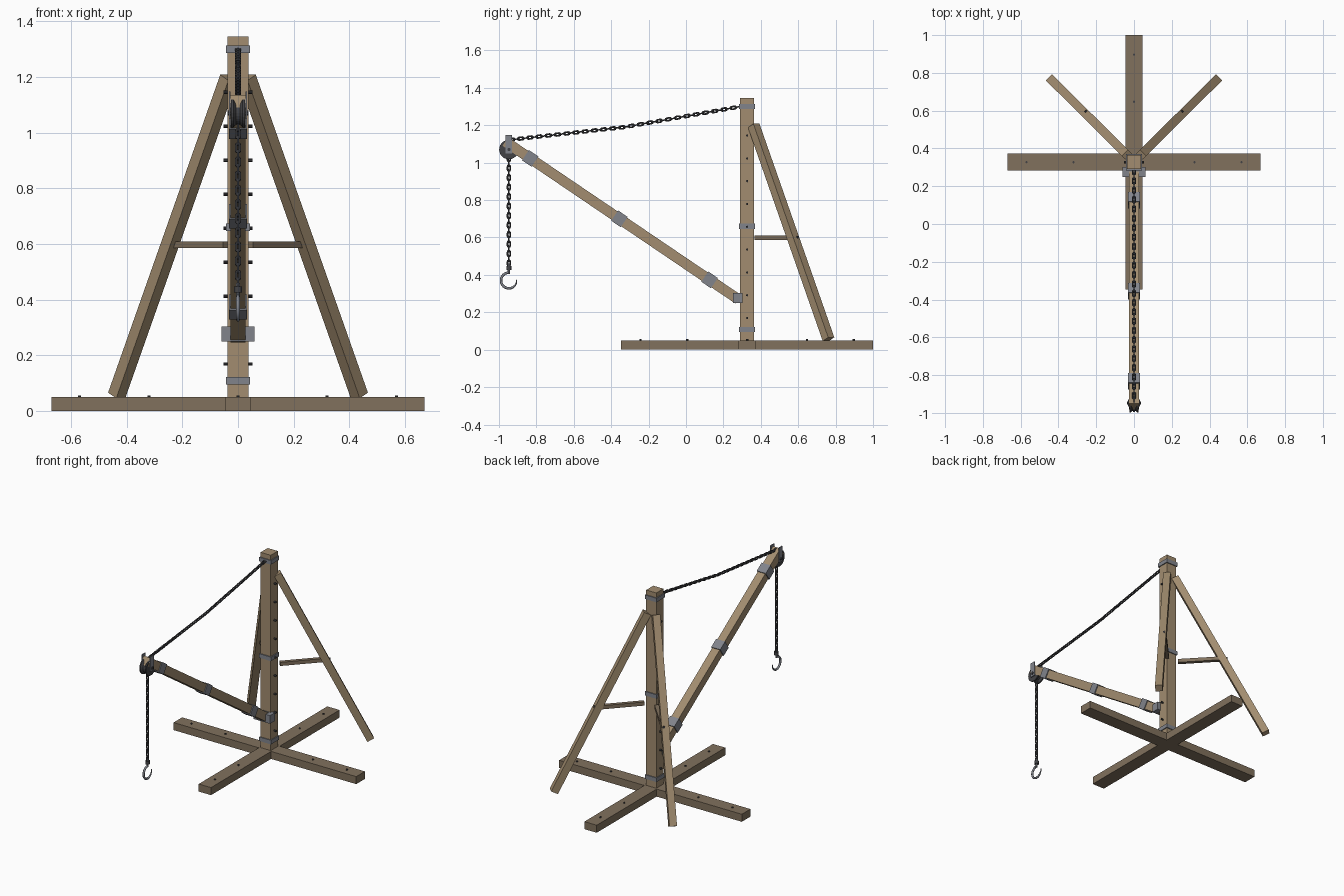
import bpy, bmesh
from math import pi, cos, sin
from mathutils import Vector, Matrix

if "Cube" in bpy.data.objects:
    bpy.data.objects.remove(bpy.data.objects["Cube"])

CY = 0.327  # post centre on y


def material(name, rgb):
    m = bpy.data.materials.new(name)
    m.diffuse_color = (*rgb, 1)
    m.use_nodes = True
    m.node_tree.nodes["Principled BSDF"].inputs["Base Color"].default_value = m.diffuse_color
    return m


WOOD = material("wood", (0.36, 0.265, 0.16))
DARK_WOOD = material("dark_wood", (0.22, 0.165, 0.11))
STEEL = material("steel", (0.22, 0.23, 0.26))
IRON = material("dark_iron", (0.055, 0.055, 0.06))


def finish(name, bm, mat, smooth=False):
    bmesh.ops.recalc_face_normals(bm, faces=bm.faces)
    me = bpy.data.meshes.new(name)
    bm.to_mesh(me)
    bm.free()
    me.materials.append(mat)
    ob = bpy.data.objects.new(name, me)
    bpy.context.collection.objects.link(ob)
    if smooth:
        me.shade_smooth()
    return ob


def frame(p0, p1):
    """Matrix at p0 with z towards p1 and x kept horizontal."""
    z = (p1 - p0).normalized()
    up = Vector((0, 0, 1)) if abs(z.z) < 0.99 else Vector((0, 1, 0))
    x = up.cross(z).normalized()
    m = Matrix((x, z.cross(x), z)).transposed().to_4x4()
    m.translation = p0
    return m


def box(name, lo, hi, mat):
    bm = bmesh.new()
    lo, hi = Vector(lo), Vector(hi)
    bmesh.ops.create_cube(bm, size=1, matrix=Matrix.Translation((lo + hi) / 2) @ Matrix.Diagonal((*(hi - lo), 1)))
    return finish(name, bm, mat)


def beam(name, p0, p1, w, mat):
    bm = bmesh.new()
    p0, p1 = Vector(p0), Vector(p1)
    length = (p1 - p0).length
    bmesh.ops.create_cube(bm, size=1, matrix=frame(p0, p1) @ Matrix.Translation((0, 0, length / 2))
                          @ Matrix.Diagonal((w, w, length, 1)))
    return finish(name, bm, mat)


def rod(name, p0, p1, r, mat, sides=10):
    bm = bmesh.new()
    p0, p1 = Vector(p0), Vector(p1)
    length = (p1 - p0).length
    bmesh.ops.create_cone(bm, cap_ends=True, segments=sides, radius1=r, radius2=r, depth=length,
                          matrix=frame(p0, p1) @ Matrix.Translation((0, 0, length / 2)))
    return finish(name, bm, mat)


def tube(bm, pts, normal, radii, closed, sides=6):
    """Sweep a round section along a planar path."""
    n = len(pts)
    rings = []
    for i, p in enumerate(pts):
        a = pts[(i - 1) % n] if closed or i else p
        b = pts[(i + 1) % n] if closed or i < n - 1 else p
        side = (b - a).normalized().cross(normal)
        rings.append([bm.verts.new(p + radii[i] * (cos(t) * side + sin(t) * normal))
                      for t in (2 * pi * k / sides for k in range(sides))])
    for i in range(n if closed else n - 1):
        r0, r1 = rings[i], rings[(i + 1) % n]
        for k in range(sides):
            j = (k + 1) % sides
            bm.faces.new((r0[k], r0[j], r1[j], r1[k]))
    if not closed:
        bm.faces.new(rings[0])
        bm.faces.new(rings[-1])


def chain(name, path, pitch=0.025, length=0.041, width=0.023, wire=0.0045):
    bm = bmesh.new()
    turn = 0
    r = width / 2 - wire
    half = length / 2 - wire - r
    for p0, p1 in zip(path, path[1:]):
        p0, p1 = Vector(p0), Vector(p1)
        count = round((p1 - p0).length / pitch)
        base = frame(p0, p1)
        for i in range(count):
            m = base @ Matrix.Translation((0, 0, (i + 0.5) * (p1 - p0).length / count)) \
                @ Matrix.Rotation(turn * pi / 2, 4, 'Z')
            turn += 1
            pts = []
            for k in range(12):
                t = pi * (k % 6) / 5 + (pi if k > 5 else 0)
                pts.append(m @ Vector((r * cos(t), 0, r * sin(t) + (half if k < 6 else -half))))
            tube(bm, pts, m.to_3x3() @ Vector((0, 1, 0)), [wire] * 12, True)
    return finish(name, bm, IRON, True)


# Cross-shaped base
box("base_long_beam", (-0.045, -0.347, 0), (0.045, 1.0, 0.05), DARK_WOOD)
for s, n in ((-1, "left"), (1, "right")):
    box(f"base_{n}_arm", (min(s * 0.045, s * 0.67), CY - 0.045, 0), (max(s * 0.045, s * 0.67), CY + 0.045, 0.05), DARK_WOOD)
for d in (-0.57, -0.32, 0.32, 0.57):
    rod("base_bolt", (d, CY, 0.04), (d, CY, 0.056), 0.006, IRON)
    rod("base_bolt", (0, CY + d, 0.04), (0, CY + d, 0.056), 0.006, IRON)

# Upright post with iron bands and through pins
box("post", (-0.037, CY - 0.037, 0.05), (0.037, CY + 0.037, 1.345), WOOD)
for z in (0.108, 0.66, 1.3):
    box("post_band", (-0.043, CY - 0.043, z - 0.0135), (0.043, CY + 0.043, z + 0.0135), STEEL)
for i in range(9):
    z = 0.169 + 0.122 * i
    rod("post_pin", (-0.052, CY, z), (0.052, CY, z), 0.006, IRON)

# Rear raking legs and their ties to the post
for s in (-1, 1):
    beam("rear_leg", (s * 0.436, 0.762, 0.056), (s * 0.033, 0.362, 1.198), 0.046, WOOD)
    beam("leg_tie", (s * 0.045, 0.375, 0.598), (s * 0.235, 0.578, 0.598), 0.024, DARK_WOOD)
    rod("tie_bolt", (s * 0.225, 0.567, 0.602), (s * 0.258, 0.6, 0.602), 0.007, IRON)

# Jib with collars and foot bracket
foot, tip = Vector((0, 0.28, 0.269)), Vector((0, -0.966, 1.113))
axis = (tip - foot).normalized()
beam("jib", foot, tip, 0.055, WOOD)
for y in (0.126, -0.356, -0.833):
    c = foot + axis * ((y - foot.y) / axis.y)
    beam("jib_collar", c - axis * 0.031, c + axis * 0.031, 0.066, STEEL)
box("jib_foot_bracket", (-0.06, 0.25, 0.249), (0.06, 0.302, 0.303), STEEL)

# Grooved pulley wheel between cheek plates
PY, PZ = -0.947, 1.07
bm = bmesh.new()
profile = [(-0.025, 0), (-0.025, 0.052), (-0.017, 0.052), (-0.007, 0.04), (0.007, 0.04), (0.017, 0.052), (0.025, 0.052), (0.025, 0)]
vs = [bm.verts.new((x, PY, PZ + r)) for x, r in profile]
es = [bm.edges.new(e) for e in zip(vs, vs[1:])]
bmesh.ops.spin(bm, geom=vs + es, cent=(0, PY, PZ), axis=(1, 0, 0), angle=2 * pi, steps=24)
bmesh.ops.remove_doubles(bm, verts=bm.verts, dist=1e-5)
finish("pulley_wheel", bm, IRON)
for s in (-1, 1):
    x0, x1 = sorted((s * 0.0265, s * 0.033))
    box("pulley_cheek", (x0, PY - 0.018, 1.05), (x1, PY + 0.018, 1.148), STEEL)
rod("pulley_axle", (-0.038, PY, PZ), (0.038, PY, PZ), 0.009, IRON)

# Stay chain to the post head and hanging load chain
chain("stay_chain", [(0, 0.29, 1.3), (0, -0.33, 1.19), (0, -0.945, 1.122)])
chain("load_chain", [(0, -0.947, 1.06), (0, -0.947, 0.45)])

# Swivel and hook
rod("hook_swivel", (0, -0.947, 0.425), (0, -0.947, 0.447), 0.014, IRON, 12)
rod("hook_shank", (0, -0.947, 0.405), (0, -0.947, 0.46), 0.007, STEEL)
bm = bmesh.new()
arc = [pi / 2 + (pi * 1.53) * i / 20 for i in range(21)]
pts = [Vector((0, -0.947 + 0.042 * cos(t), 0.37 + 0.042 * sin(t))) for t in arc]
tube(bm, pts, Vector((1, 0, 0)), [0.007 if i < 15 else 0.007 - 0.0008 * (i - 14) for i in range(21)], False, 8)
finish("hook", bm, STEEL, True)
